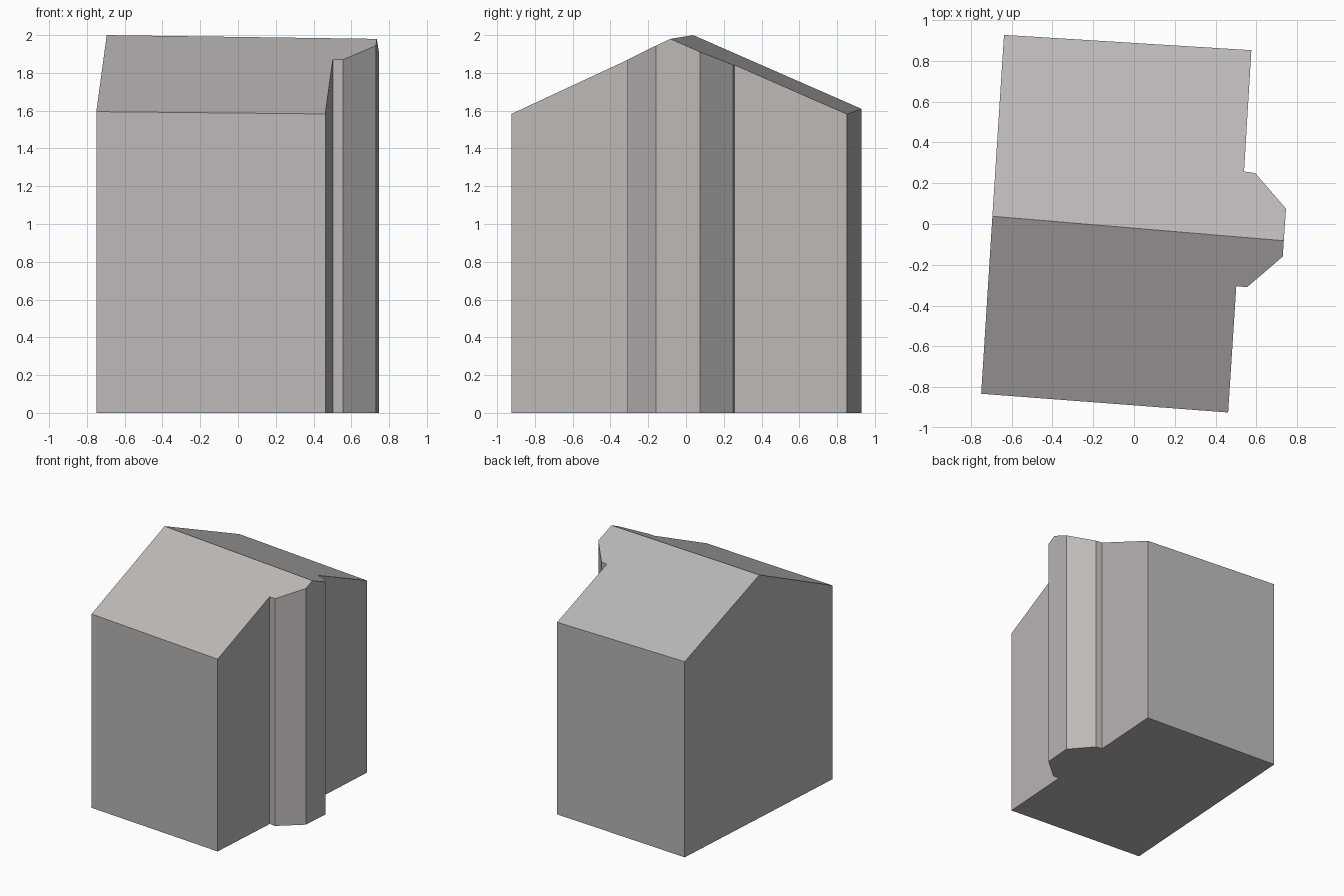
import bpy, bmesh
from mathutils import Vector
from mathutils.geometry import normal

if "Cube" in bpy.data.objects:
    bpy.data.objects.remove(bpy.data.objects["Cube"])

# Outline, anticlockwise from the left ridge end; index 6 is the right ridge end
outline = [(-0.695, 0.038), (-0.75, -0.833), (0.462, -0.925), (0.502, -0.305),
           (0.555, -0.31), (0.73, -0.16), (0.735, -0.082), (0.746, 0.075),
           (0.595, 0.25), (0.54, 0.258), (0.576, 0.853), (-0.638, 0.928)]
ridge_a, ridge_b = Vector((-0.695, 0.038, 2.0)), Vector((0.735, -0.082, 1.98))
eaves = [Vector((-0.75, -0.833, 1.595)), Vector((-0.638, 0.928, 1.61))]


# Height of a sloping roof plane through the ridge and one eave corner
def roof_z(x, y, eave):
    n = normal(ridge_a, ridge_b, eave)
    return ridge_a.z - (n.x * (x - ridge_a.x) + n.y * (y - ridge_a.y)) / n.z


# House with gable roof and side bay
bm = bmesh.new()
low = [bm.verts.new((x, y, 0)) for x, y in outline]
top = [bm.verts.new((x, y, min(roof_z(x, y, e) for e in eaves))) for x, y in outline]
bm.faces.new(low[::-1])
count = len(outline)
for i in range(count):
    j = (i + 1) % count
    bm.faces.new((low[i], low[j], top[j], top[i]))
bm.faces.new(top[:7])                 # front slope
bm.faces.new(top[6:] + top[:1])       # back slope
bmesh.ops.recalc_face_normals(bm, faces=bm.faces)

mesh = bpy.data.meshes.new("house")
bm.to_mesh(mesh)
bm.free()
house = bpy.data.objects.new("house", mesh)
bpy.context.collection.objects.link(house)

grey = bpy.data.materials.new("warm_grey")
grey.diffuse_color = (0.50, 0.48, 0.47, 1)
grey.use_nodes = True
grey.node_tree.nodes["Principled BSDF"].inputs["Base Color"].default_value = grey.diffuse_color
mesh.materials.append(grey)
